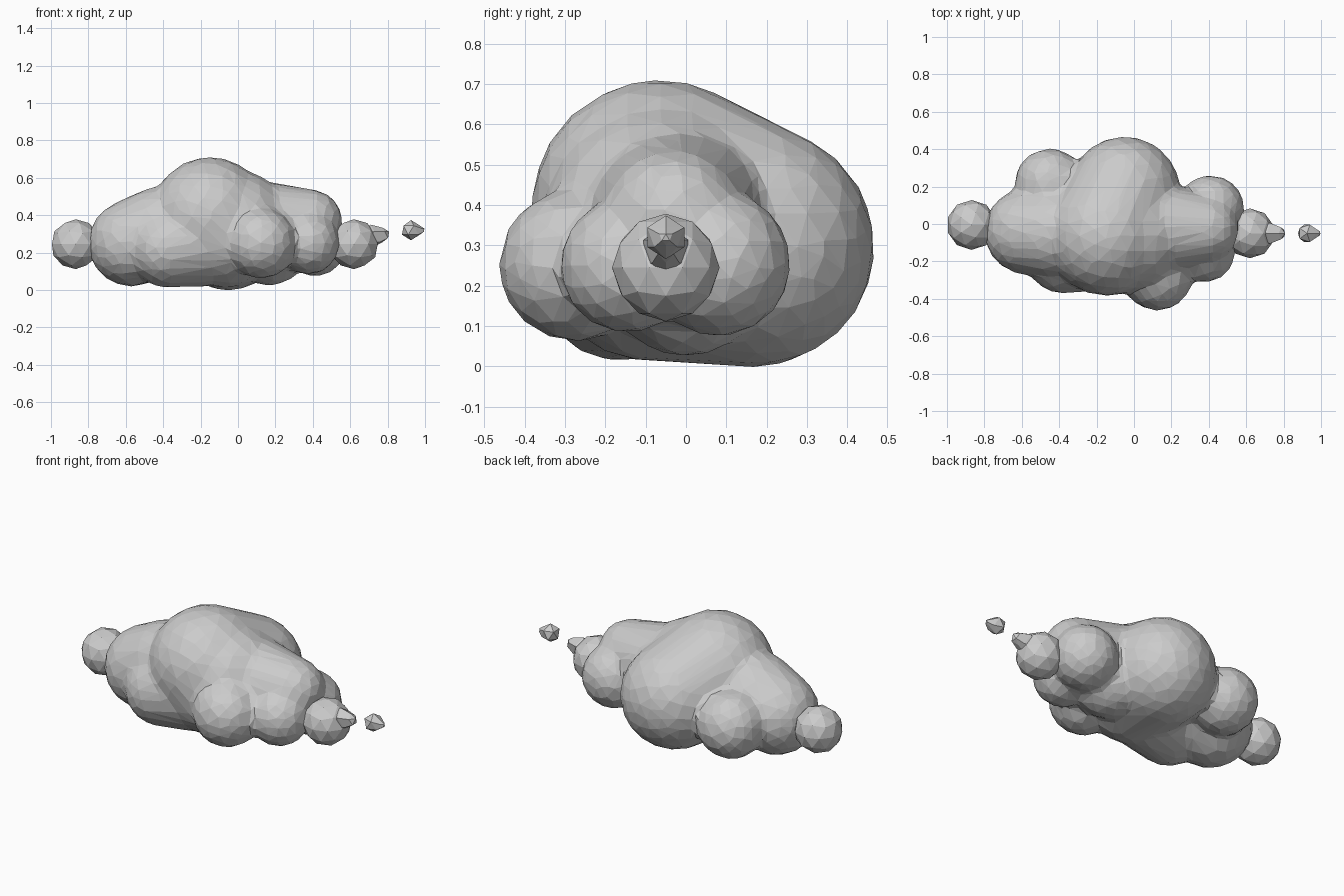
import bpy, bmesh
from mathutils import Matrix

if "Cube" in bpy.data.objects:
    bpy.data.objects.remove(bpy.data.objects["Cube"])


def puff(name, *balls):
    """Faceted puff: one ball, or the skin stretched over several balls."""
    bm = bmesh.new()
    for x, y, z, r in balls:
        sub = 3 if r > 0.14 else (2 if r > 0.08 else 1)
        bmesh.ops.create_icosphere(bm, subdivisions=sub, radius=r * (1.01 if sub > 1 else 1.04),
                                   matrix=Matrix.Translation((x, y, z)))
    if len(balls) > 1:
        bmesh.ops.delete(bm, geom=bm.edges[:], context='EDGES_FACES')
        bmesh.ops.convex_hull(bm, input=bm.verts[:])
        # drop the points left inside the skin
        bmesh.ops.delete(bm, geom=[v for v in bm.verts if not v.link_faces], context='VERTS')
    bmesh.ops.recalc_face_normals(bm, faces=bm.faces[:])
    me = bpy.data.meshes.new(name)
    bm.to_mesh(me)
    bm.free()
    ob = bpy.data.objects.new(name, me)
    bpy.context.collection.objects.link(ob)
    return ob


def union(ob, others):
    for o in others:
        mod = ob.modifiers.new(o.name, 'BOOLEAN')
        mod.operation, mod.solver, mod.object = 'UNION', 'EXACT', o


def bake(ob, helpers=()):
    deps = bpy.context.evaluated_depsgraph_get()
    me = bpy.data.meshes.new_from_object(ob.evaluated_get(deps))
    ob.modifiers.clear()
    ob.data = me
    for o in helpers:
        bpy.data.objects.remove(o)


# main tall body, leaning to the back
cloud = puff("cloud_body", (-0.15, -0.065, 0.392, 0.317), (-0.05, 0.17, 0.297, 0.297),
             (-0.07, -0.09, 0.295, 0.28))

lobes = [
    # left shoulder and its lobes
    puff("left_shoulder", (-0.57, -0.04, 0.25, 0.23), (-0.42, -0.05, 0.31, 0.24)),
    puff("front_left_lobe", (-0.38, -0.165, 0.22, 0.205), (-0.2, -0.12, 0.255, 0.235)),
    puff("back_left_lobe", (-0.45, 0.215, 0.245, 0.188)),
    # right shoulder and its lobes
    puff("body_slope", (-0.02, -0.06, 0.35, 0.293)),
    puff("right_shoulder", (0.12, -0.02, 0.335, 0.245), (0.385, -0.03, 0.365, 0.173)),
    puff("right_belly", (0.17, 0.0, 0.225, 0.20)),
    puff("front_lobe", (0.125, -0.275, 0.25, 0.188)),
    puff("right_back_lobe", (0.41, 0.08, 0.255, 0.18)),
    puff("right_front_lobe", (0.375, -0.145, 0.25, 0.167)),
]
union(cloud, lobes)

# melt the lobes together, then bring back coarse flat facets
melt = cloud.modifiers.new("melt", 'REMESH')
melt.mode, melt.voxel_size = 'VOXEL', 0.02
soft = cloud.modifiers.new("soften", 'SMOOTH')
soft.factor, soft.iterations = 0.5, 10
coarse = cloud.modifiers.new("facets", 'DECIMATE')
coarse.ratio = 0.065
bake(cloud, lobes)

# crisp round ends
ends = [
    puff("left_end", (-0.868, -0.005, 0.245, 0.132)),
    puff("right_end", (0.62, -0.05, 0.245, 0.132)),
    puff("right_tip", (0.71, -0.05, 0.285, 0.062), (0.775, -0.05, 0.295, 0.036)),
]
union(cloud, ends)
bake(cloud, ends)
cloud.data.polygons.foreach_set("use_smooth", [False] * len(cloud.data.polygons))

# detached droplet, pointed to the right
puff("droplet", (0.925, -0.05, 0.32, 0.052), (0.98, -0.05, 0.32, 0.018))
